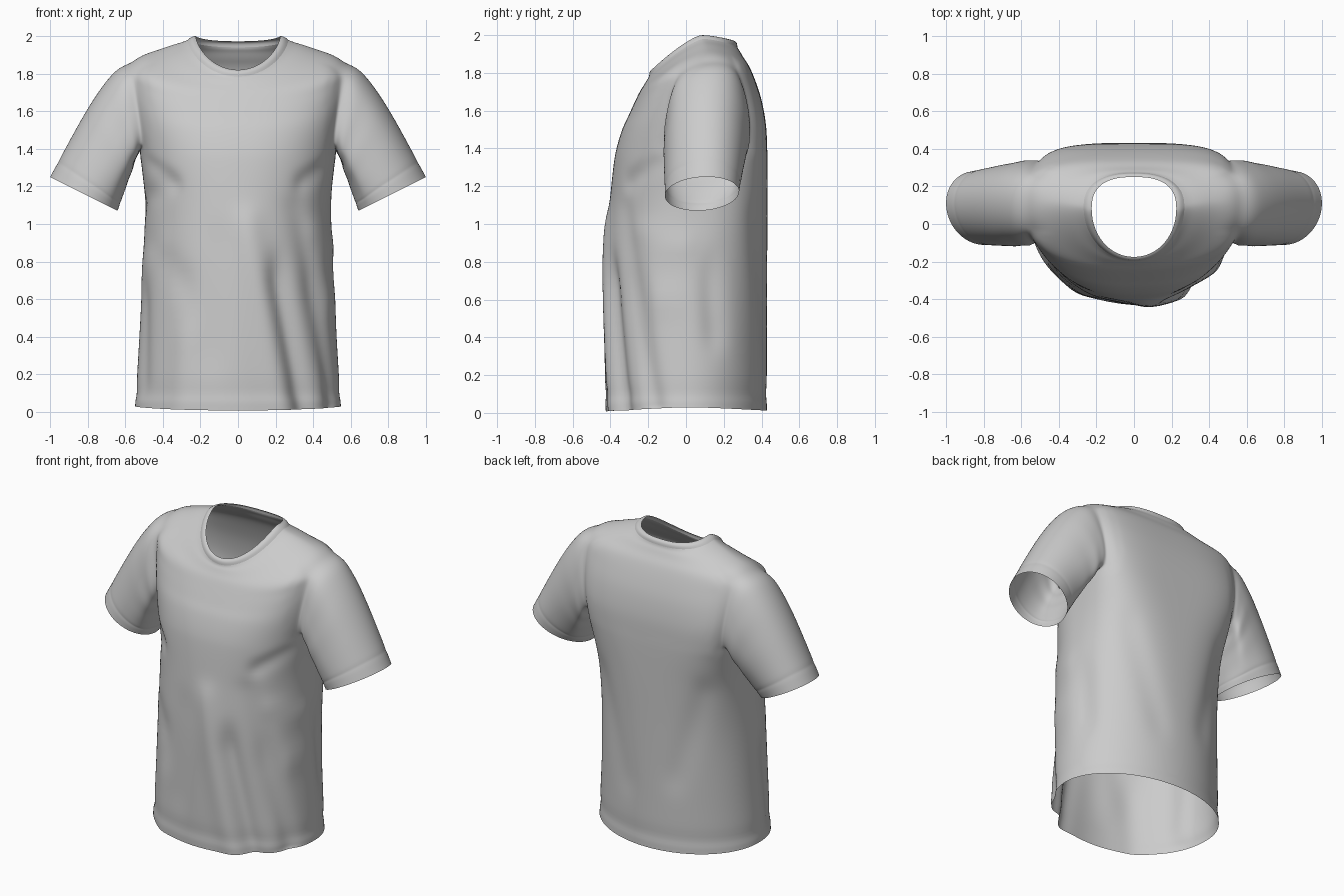
import bpy, bmesh
from math import sin, cos, pi, exp, atan2
from mathutils import Vector

if "Cube" in bpy.data.objects:
    bpy.data.objects.remove(bpy.data.objects["Cube"])

N, SUB = 96, 4            # columns around the body, rows per profile span
FRONT, BACK = 6, 9        # armhole columns in front of / behind the side line
ARM0, ARM1 = 6 * SUB, 10 * SUB

# Body sections: half width, front y, back y, centre y, z front/side/back, roundness front/back
SECTIONS = [
    (.548, -.425, .428, .02, .008, .030, .012, .98, 1.0),
    (.543, -.428, .428, .02, .100, .100, .100, .98, 1.0),
    (.525, -.432, .428, .02, .400, .400, .400, 1.0, .96),
    (.505, -.428, .430, .02, .800, .800, .800, 1.0, .88),
    (.495, -.405, .432, .04, 1.10, 1.10, 1.10, .94, .72),
    (.512, -.385, .432, .06, 1.30, 1.30, 1.30, .87, .57),
    (.530, -.368, .430, .09, 1.40, 1.40, 1.40, .83, .52),
    (.555, -.338, .424, .11, 1.50, 1.54, 1.52, .80, .51),
    (.572, -.306, .404, .11, 1.57, 1.66, 1.64, .80, .54),
    (.585, -.274, .374, .11, 1.64, 1.78, 1.74, .82, .60),
    (.580, -.245, .337, .11, 1.70, 1.870, 1.83, .85, .66),
    (.430, -.220, .302, .11, 1.74, 1.925, 1.885, .90, .76),
    (.268, -.195, .272, .09, 1.785, 1.980, 1.94, .98, .82),
]
NECK_EDGE = (.225, -.175, .250, .08, 1.82, 2.0, 1.972, .98, .78)

# Cloth folds: facing direction, start (u, z), end (u, z), width, depth
FOLDS = [
    ((0, -1), .05, 1.0, .24, .0, .07, .022),
    ((0, -1), .20, .75, .35, .0, .05, -.040),
    ((0, -1), .46, .9, .47, .1, .05, .012),
    ((0, -1), -.47, .88, -.25, .65, .05, -.018),
    ((0, -1), -.50, 1.34, -.34, 1.22, .035, -.018),
    ((0, -1), .50, 1.33, .34, 1.22, .04, -.020),
    ((0, -1), -.28, .4, -.3, .0, .07, .012),
    ((0, -1), -.1, .9, -.15, .3, .09, -.010),
    ((1, 0), -.33, 1.1, -.27, .65, .04, -.020),
    ((1, 0), -.27, .65, -.17, .05, .05, -.025),
    ((1, 0), -.25, .95, .0, .88, .04, .012),
    ((1, 0), -.15, .6, .05, .55, .04, .012),
    ((1, 0), .12, .75, .15, .4, .06, -.020),
    ((-1, 0), -.28, 1.2, .05, 1.1, .04, -.012),
    ((-1, 0), -.25, .85, .0, .75, .05, .012),
    ((-1, 0), -.1, .6, -.15, .15, .06, -.018),
    ((0, 1), .35, 1.05, .15, .4, .07, -.010),
    ((0, 1), -.38, 1.1, -.2, .5, .07, -.012),
]


def spline(a, b, c, d, t):
    return [.5 * (2 * q + (r - p) * t + (2 * p - 5 * q + 4 * r - s) * t * t
                  + (3 * q - p - 3 * r + s) * t ** 3) for p, q, r, s in zip(a, b, c, d)]


def ring(sec):
    w, yf, yb, yc, zf, zs, zb, pf, pb = sec
    pts = []
    for j in range(N):
        t = 2 * pi * j / N
        c, s = cos(t), sin(t)
        p, y, z = (pb, yb, zb) if s > 0 else (pf, yf, zf)
        a = abs(s)
        pts.append(Vector((w * abs(c) ** p * (1 if c > 0 else -1),
                           yc + (y - yc) * a ** p, zs + (z - zs) * a ** 1.3)))
    return pts


def loft(bm, rings, first=None, flip=False):
    # optional first ring of existing vertices to grow from
    grid = ([first] if first else []) + [[bm.verts.new(p) for p in r] for r in rings]
    faces = {}
    for i in range(len(grid) - 1):
        n = len(grid[i])
        for j in range(n):
            q = [grid[i][j], grid[i][(j + 1) % n], grid[i + 1][(j + 1) % n], grid[i + 1][j]]
            faces[i, j] = bm.faces.new(q[::-1] if flip else q)
    return grid, faces


def relax(bm, loop, reach, steps):
    near = [v for v in bm.verts if not v.is_boundary
            and min((v.co - q.co).length for q in loop) < reach]
    for _ in range(steps):
        bmesh.ops.smooth_vert(bm, verts=near, factor=.5, use_axis_x=True,
                              use_axis_y=True, use_axis_z=True)


def groove(bm, verts, depth):
    bm.normal_update()
    for v in verts:
        v.co -= v.normal * depth


def finish(bm, name):
    me = bpy.data.meshes.new(name)
    bm.to_mesh(me)
    bm.free()
    me.shade_smooth()
    ob = bpy.data.objects.new(name, me)
    bpy.context.collection.objects.link(ob)
    m = ob.modifiers.new("smooth", 'SUBSURF')
    m.levels = m.render_levels = 1


def add_folds(bm):
    bm.normal_update()
    moves = []
    for v in bm.verts:
        d = 0
        for (dx, dy), u0, z0, u1, z1, w, amp in FOLDS:
            face = min(1, max(0, 1.6 * (v.normal.x * dx + v.normal.y * dy) - .3))
            if not face:
                continue
            a, b = Vector((u0, z0)), Vector((u1, z1))
            p = Vector((v.co.x if dy else v.co.y, v.co.z))
            k = min(1, max(0, (p - a).dot(b - a) / (b - a).length_squared))
            d += amp * face * exp(-((p - a.lerp(b, k)).length / w) ** 2)
        moves.append((v, v.normal * d))
    for v, m in moves:
        v.co.x += m.x
        v.co.y += m.y


# Torso
secs = []
for i in range(len(SECTIONS) - 1):
    q = [SECTIONS[min(max(i + k, 0), len(SECTIONS) - 1)] for k in (-1, 0, 1, 2)]
    secs += [spline(*q, k / SUB) for k in range(SUB)]
secs.append(SECTIONS[-1])
bm = bmesh.new()
grid, faces = loft(bm, [ring(s) for s in secs])

# Armholes: cut, then round off the loop
cut, loops = [], {}
for side in (1, -1):
    col = lambda j: (j if side > 0 else N // 2 - j) % N
    for i in range(ARM0, ARM1):
        for j in range(-FRONT, BACK):
            cut.append(faces[i, col(j) if side > 0 else col(j + 1)])
    loops[side] = ([grid[ARM1][col(j)] for j in range(BACK, -FRONT, -1)]
                   + [grid[i][col(-FRONT)] for i in range(ARM1, ARM0, -1)]
                   + [grid[ARM0][col(j)] for j in range(-FRONT, BACK)]
                   + [grid[i][col(BACK)] for i in range(ARM0, ARM1)])
bmesh.ops.delete(bm, geom=cut, context='FACES')
for loop in loops.values():
    for _ in range(22):
        new = [v.co * .5 + (loop[k - 1].co + loop[(k + 1) % len(loop)].co) * .25
               for k, v in enumerate(loop)]
        for v, p in zip(loop, new):
            v.co = p
    relax(bm, loop, .1, 5)
add_folds(bm)
groove(bm, grid[SUB], .006)     # hem stitching


# Sleeves: each armhole loop flows into an oval cuff
def sleeve(side):
    loop = loops[side]
    lo = [min(v.co[k] for v in loop) for k in range(3)]
    hi = [max(v.co[k] for v in loop) for k in range(3)]
    mid = [(a + b) / 2 for a, b in zip(lo, hi)]
    steps = [.05, .11, .18, .26, .34, .42, .5, .58, .66, .74, .81, .86, .88, .90, .95, 1]
    rings = []
    for t in steps:
        pts = []
        for v in loop:
            p = v.co
            a = atan2((p.z - mid[2]) / (hi[2] - lo[2]), (p.y - mid[1]) / (hi[1] - lo[1]))
            c, s = cos(a), sin(a)
            end = Vector((side * (.82 + .18 * s), .085 + .195 * c + .025 * s, 1.16 + .09 * s))
            q = p.lerp(end, t)
            puff = sin(pi * t ** .55)
            top = max(s, 0) * .05 * puff
            q += Vector((side * top * .85, .022 * c * puff, top * .55))
            # soft wrinkles near the underarm and a groove at the cuff
            crease = .008 * sin(22 * t + 2 * c) * exp(-(t / .4) ** 2) * min(1, t * 6) * (1 - s) / 2
            crease -= .003 if t == .88 else 0
            q += Vector((side * s * .7, c, s * .6)) * crease
            pts.append(q)
        rings.append(pts)
    loft(bm, rings, first=loop, flip=side < 0)
    relax(bm, loop, .05, 3)
    groove(bm, loop, .006)      # armhole seam


sleeve(1)
sleeve(-1)
groove(bm, grid[-2], .003)      # neck seam
neck_loop = [v.co.copy() for v in grid[-1]]
finish(bm, "shirt_body_and_sleeves")

# Collar band
edge = ring(NECK_EDGE)
rings = []
for k in range(5):
    t = k / 4
    lift = .006 * sin(pi * t)
    rings.append([a.lerp(b, t) + Vector((0, -lift if a.y < .1 else lift, lift))
                  for a, b in zip(neck_loop, edge)])
bm = bmesh.new()
loft(bm, rings)
finish(bm, "collar")
